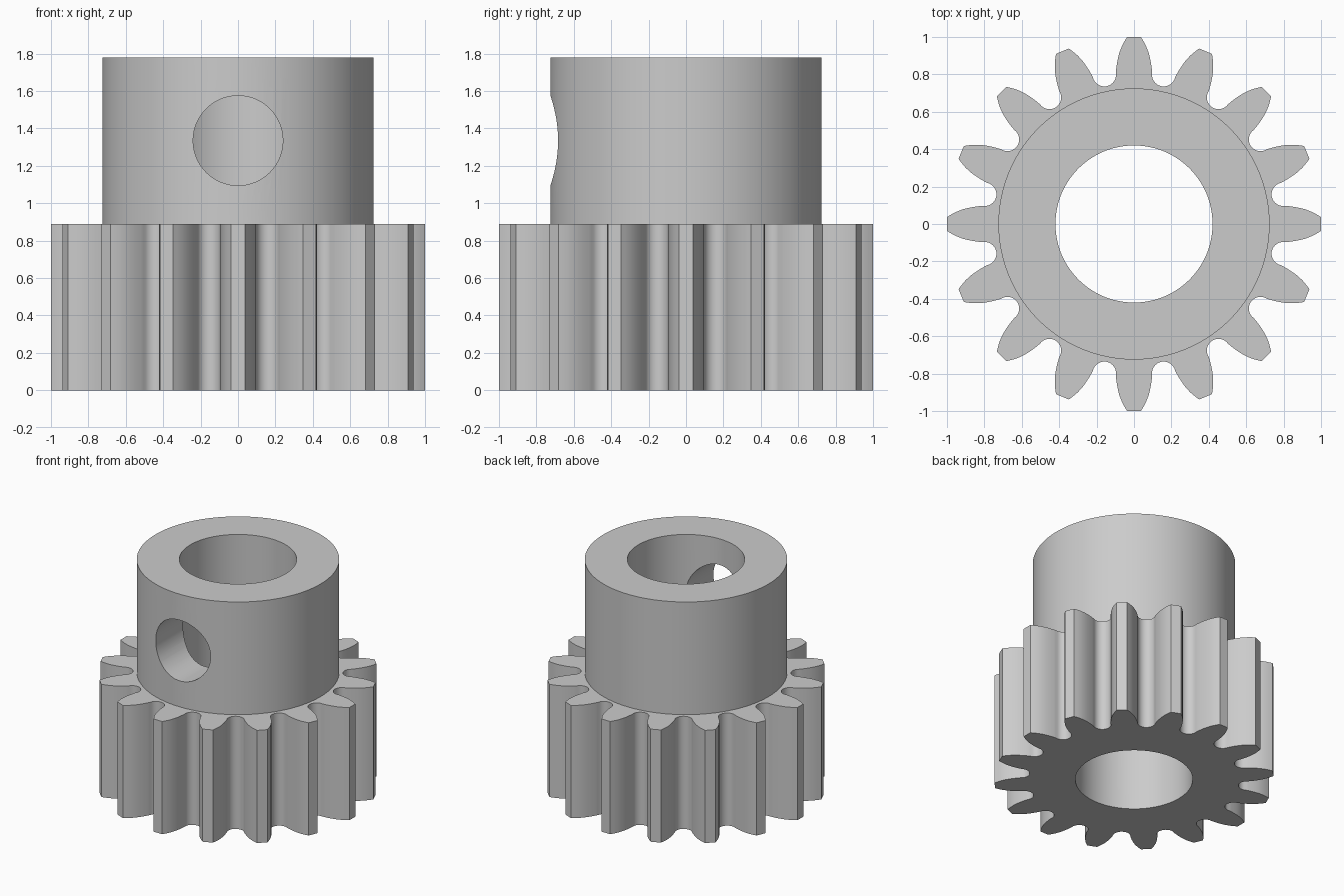
import bpy
import bmesh
from math import sin, cos, pi
from mathutils import Vector, Matrix

if "Cube" in bpy.data.objects:
    bpy.data.objects.remove(bpy.data.objects["Cube"])

TEETH = 16
GEAR_TOP, HUB_TOP = 0.89, 1.78
HUB_R, BORE_R, SCREW_R = 0.725, 0.42, 0.24

steel = bpy.data.materials.new("grey steel")
steel.use_nodes = True
grey = (0.6, 0.6, 0.6, 1)
steel.diffuse_color = grey
steel.node_tree.nodes["Principled BSDF"].inputs["Base Color"].default_value = grey


def prism(name, outline, z0, z1):
    """Closed prism over a counter-clockwise outline."""
    bm = bmesh.new()
    base = bm.faces.new([bm.verts.new((x, y, z0)) for x, y in outline])
    grown = bmesh.ops.extrude_face_region(bm, geom=[base], use_keep_orig=True)
    moved = [v for v in grown["geom"] if isinstance(v, bmesh.types.BMVert)]
    bmesh.ops.translate(bm, verts=moved, vec=(0, 0, z1 - z0))
    bmesh.ops.recalc_face_normals(bm, faces=bm.faces[:])
    mesh = bpy.data.meshes.new(name)
    bm.to_mesh(mesh)
    bm.free()
    mesh.materials.append(steel)
    obj = bpy.data.objects.new(name, mesh)
    bpy.context.collection.objects.link(obj)
    return obj


def circle(radius, n=96):
    return [(radius * cos(2 * pi * i / n), radius * sin(2 * pi * i / n)) for i in range(n)]


def combine(target, other, operation):
    """Apply a boolean and drop the helper."""
    mod = target.modifiers.new("cut", "BOOLEAN")
    mod.operation, mod.solver, mod.object = operation, "EXACT", other
    bpy.context.view_layer.objects.active = target
    bpy.ops.object.modifier_apply(modifier=mod.name)
    bpy.data.objects.remove(other)


# Tooth flank as (distance from axis, half width), then a round root
flank = [(1.0, 0.037), (0.975, 0.052), (0.95, 0.065), (0.92, 0.077),
         (0.89, 0.085), (0.86, 0.091), (0.83, 0.095)]
step = 2 * pi / TEETH
root_c, root_r = 0.814, 0.063
outline = []
for t in range(TEETH):
    tooth = Matrix.Rotation(t * step, 2)
    gap = Matrix.Rotation((t + 0.5) * step, 2)
    outline += [tooth @ Vector((r, -w)) for r, w in reversed(flank)]
    outline += [tooth @ Vector(p) for p in flank]
    for k in range(13):
        a = -pi / 2 + pi * k / 12
        outline.append(gap @ Vector((root_c - root_r * cos(a), root_r * sin(a))))

# Toothed body with the plain hub on top
pinion = prism("pinion_gear", outline, 0, GEAR_TOP)
hub = prism("hub", circle(HUB_R), GEAR_TOP / 2, HUB_TOP)
combine(pinion, hub, "UNION")

# Shaft bore through everything
combine(pinion, prism("bore_cutter", circle(BORE_R), -0.1, HUB_TOP + 0.1), "DIFFERENCE")

# Set screw hole through the front wall only
screw = prism("screw_cutter", circle(SCREW_R, 64), 0, 1)
screw.data.transform(Matrix.Translation((0, 0, (GEAR_TOP + HUB_TOP) / 2)) @ Matrix.Rotation(pi / 2, 4, "X"))
combine(pinion, screw, "DIFFERENCE")

bpy.ops.object.select_all(action="DESELECT")
pinion.select_set(True)
bpy.context.view_layer.objects.active = pinion
bpy.ops.object.shade_smooth_by_angle(angle=pi / 6)
